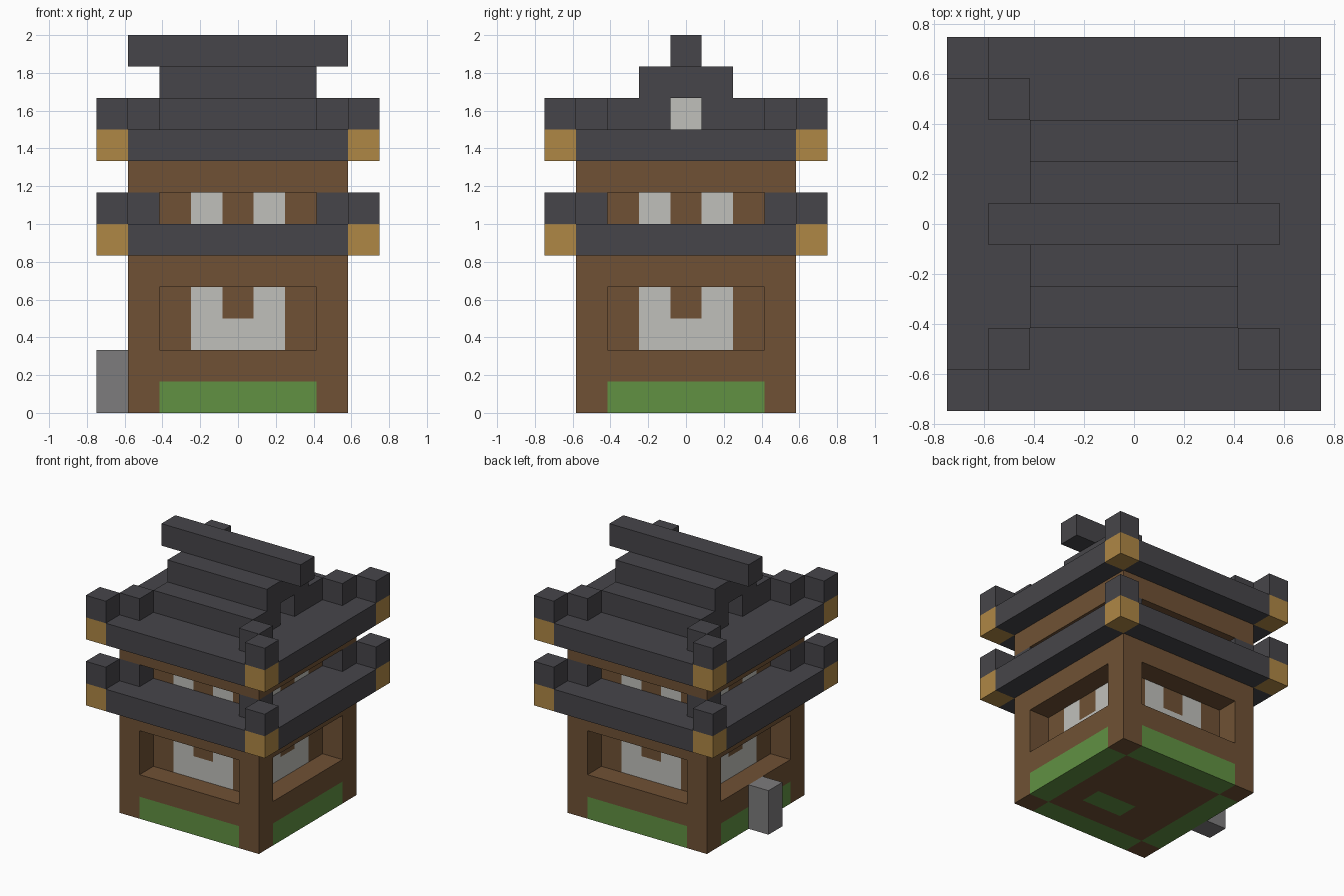
import bpy
import bmesh
from mathutils import Vector

U = 1 / 6  # block size; all part dimensions below are in blocks

cube = bpy.data.objects.get("Cube")
if cube:
    bpy.data.objects.remove(cube, do_unlink=True)


def material(name, rgb):
    mat = bpy.data.materials.new(name)
    mat.use_nodes = True
    mat.diffuse_color = (*rgb, 1)
    bsdf = next(n for n in mat.node_tree.nodes if n.type == 'BSDF_PRINCIPLED')
    bsdf.inputs["Base Color"].default_value = (*rgb, 1)
    return mat


WOOD = material("brown_wood", (0.16, 0.083, 0.035))
TILE = material("dark_roof_tile", (0.062, 0.06, 0.068))
GOLD = material("golden_wood", (0.43, 0.245, 0.06))
PAPER = material("pale_window", (0.53, 0.53, 0.5))
GRASS = material("green_grass", (0.12, 0.285, 0.055))
STONE = material("grey_stone", (0.205, 0.2, 0.205))


def box(name, low, high, mats, cuts=((), (), ()), rule=None):
    """Box between two corners, sliced at cuts per axis; rule picks the material."""
    low, high = Vector(low), Vector(high)
    bm = bmesh.new()
    bmesh.ops.create_cube(bm, size=1)
    for v in bm.verts:
        v.co = (low + high) / 2 + v.co * (high - low)
    for axis, places in enumerate(cuts):
        normal = Vector([float(i == axis) for i in range(3)])
        for place in places:
            bmesh.ops.bisect_plane(bm, geom=bm.verts[:] + bm.edges[:] + bm.faces[:],
                                   plane_co=normal * place, plane_no=normal)
    bm.normal_update()
    if rule:
        for f in bm.faces:
            f.material_index = int(rule(f.calc_center_median(), f.normal))
    bmesh.ops.scale(bm, vec=(U, U, U), verts=bm.verts)
    mesh = bpy.data.meshes.new(name)
    bm.to_mesh(mesh)
    bm.free()
    for mat in mats:
        mesh.materials.append(mat)
    obj = bpy.data.objects.new(name, mesh)
    bpy.context.collection.objects.link(obj)
    return obj


def square(name, half, z0, z1, *args):
    return box(name, (-half, -half, z0), (half, half, z1), *args)


def corner_blocks(name, a, b, z0, z1, mat):
    for sx, side in ((-1, "right"), (1, "left")):
        for sy, end in ((-1, "front"), (1, "back")):
            xs, ys = sorted((sx * a, sx * b)), sorted((sy * a, sy * b))
            box(f"{name}_{end}_{side}", (xs[0], ys[0], z0), (xs[1], ys[1], z1), [mat])


def is_grass(c, n):
    near, far = sorted((abs(c.x), abs(c.y)))
    rim = far > 2.5 and near < 2.5
    patch = -0.5 < c.x < 1.5 and -1.5 < c.y < -0.5
    return c.z < 1 and (rim or (patch and n.z < -0.5))


def is_window(c, n):
    t = min(abs(c.x), abs(c.y))
    if abs(n.z) > 0.5 or t > 1.5:
        return False
    return t > 0.5 or c.z < 3


def is_eave_corner(c, n):
    return min(abs(c.x), abs(c.y)) > 3.5


# Base with grass around the foot
square("base", 3.5, 0, 2, [WOOD, GRASS],
       ((-2.5, -0.5, 1.5, 2.5), (-2.5, -1.5, -0.5, 2.5), (1,)), is_grass)

# Recessed window walls, corner posts and solid bands
pane = (-1.5, -0.5, 0.5, 1.5)
square("window_walls", 2.5, 2, 7, [WOOD, PAPER], (pane, pane, (3, 4, 6)), is_window)
corner_blocks("post", 2.5, 3.5, 2, 4, WOOD)
square("middle_band", 3.5, 4, 5, [WOOD])
square("upper_band", 3.5, 7, 8, [WOOD])

# Two eaves with golden corners and diagonal corner tiles
for name, z in (("lower", 5), ("upper", 8)):
    square(f"{name}_eave", 4.5, z, z + 1, [TILE, GOLD],
           ((-3.5, 3.5), (-3.5, 3.5), ()), is_eave_corner)
    corner_blocks(f"{name}_outer_tile", 3.5, 4.5, z + 1, z + 2, TILE)
    corner_blocks(f"{name}_inner_tile", 2.5, 3.5, z + 1, z + 2, TILE)

# Stepped roof with a recessed window in each gable
box("roof_step_front", (-2.5, -2.5, 9), (2.5, -0.5, 10), [TILE])
box("roof_step_back", (-2.5, 0.5, 9), (2.5, 2.5, 10), [TILE])
box("gable_windows", (-1.5, -0.5, 9), (1.5, 0.5, 10), [TILE, PAPER],
    ((), (), ()), lambda c, n: abs(n.x) > 0.5)
box("roof_step_top", (-2.5, -1.5, 10), (2.5, 1.5, 11), [TILE])
box("ridge", (-3.5, -0.5, 11), (3.5, 0.5, 12), [TILE])

# Stone block against the right wall
box("side_stone", (-4.5, -0.5, 0), (-3.5, 0.5, 2), [STONE])
